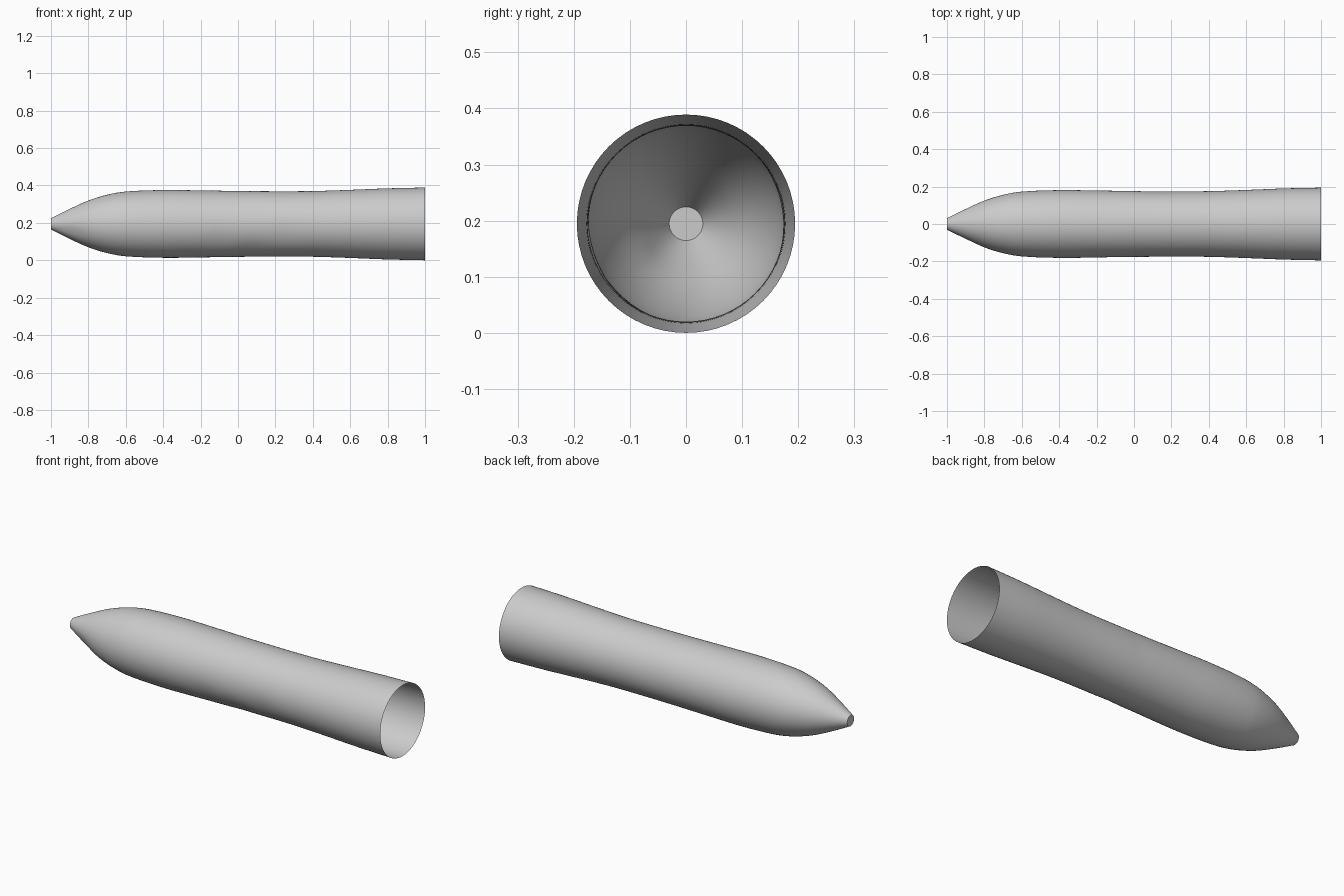
import bpy, bmesh
from math import sin, cos, tau, exp

cube = bpy.data.objects.get("Cube")
if cube:
    bpy.data.objects.remove(cube)

SIDES = 64
STEPS = 5
AXIS_Z = 0.1945

# Profile along the axis: (x, radius)
PROFILE = [(-1, .03), (-.9, .08), (-.8, .125), (-.7, .156), (-.6, .173),
           (-.4, .181), (-.2, .179), (0, .176), (.2, .1745), (.4, .1755),
           (.6, .182), (.8, .19), (1, .1945)]

# Shallow dents in the skin: (x, angle, depth)
DENTS = [(-.1, 3.6, .003), (.08, 3.9, .003), (.25, 3.5, .003),
         (.1, .2, .002), (-.88, 3.6, .004)]


def spline(points, steps):
    """Smooth curve through the profile points."""
    pts = [points[0]] + points + [points[-1]]
    out = []
    for a, b, c, d in zip(pts, pts[1:], pts[2:], pts[3:]):
        tangent_b = (c[1] - a[1]) / (c[0] - a[0])
        tangent_c = (d[1] - b[1]) / (d[0] - b[0])
        span = c[0] - b[0]
        for i in range(steps):
            t = i / steps
            s = 1 - t
            r = (b[1] * s * s * (1 + 2 * t) + c[1] * t * t * (3 - 2 * t)
                 + span * t * s * (tangent_b * s - tangent_c * t))
            out.append((b[0] + span * t, r))
    return out + [points[-1]]


def dent(x, angle):
    """Total depth of the dents at a place on the skin."""
    return sum(depth * exp(-((x - dx) / .06) ** 2 - (1 - cos(angle - da)) * 14)
               for dx, da, depth in DENTS)


# Hollow body: open at the wide end, closed by a flat cap at the nose
bm = bmesh.new()
rings = []
for x, r in spline(PROFILE, STEPS):
    ring = []
    for i in range(SIDES):
        a = tau * i / SIDES
        rr = r - dent(x, a)
        ring.append(bm.verts.new((x, rr * cos(a), AXIS_Z + rr * sin(a))))
    rings.append(ring)
for lower, upper in zip(rings, rings[1:]):
    for i in range(SIDES):
        j = (i + 1) % SIDES
        bm.faces.new((lower[i], lower[j], upper[j], upper[i]))
bm.faces.new(rings[0][::-1])
bm.normal_update()

mesh = bpy.data.meshes.new("tapered_shell")
bm.to_mesh(mesh)
bm.free()
shell = bpy.data.objects.new("tapered_shell", mesh)
bpy.context.collection.objects.link(shell)

# Plain grey
grey = bpy.data.materials.new("light_grey")
grey.use_nodes = True
colour = (.6, .6, .6, 1)
grey.diffuse_color = colour
grey.node_tree.nodes["Principled BSDF"].inputs["Base Color"].default_value = colour
mesh.materials.append(grey)

bpy.context.view_layer.objects.active = shell
shell.select_set(True)
bpy.ops.object.shade_smooth_by_angle(angle=.6)
